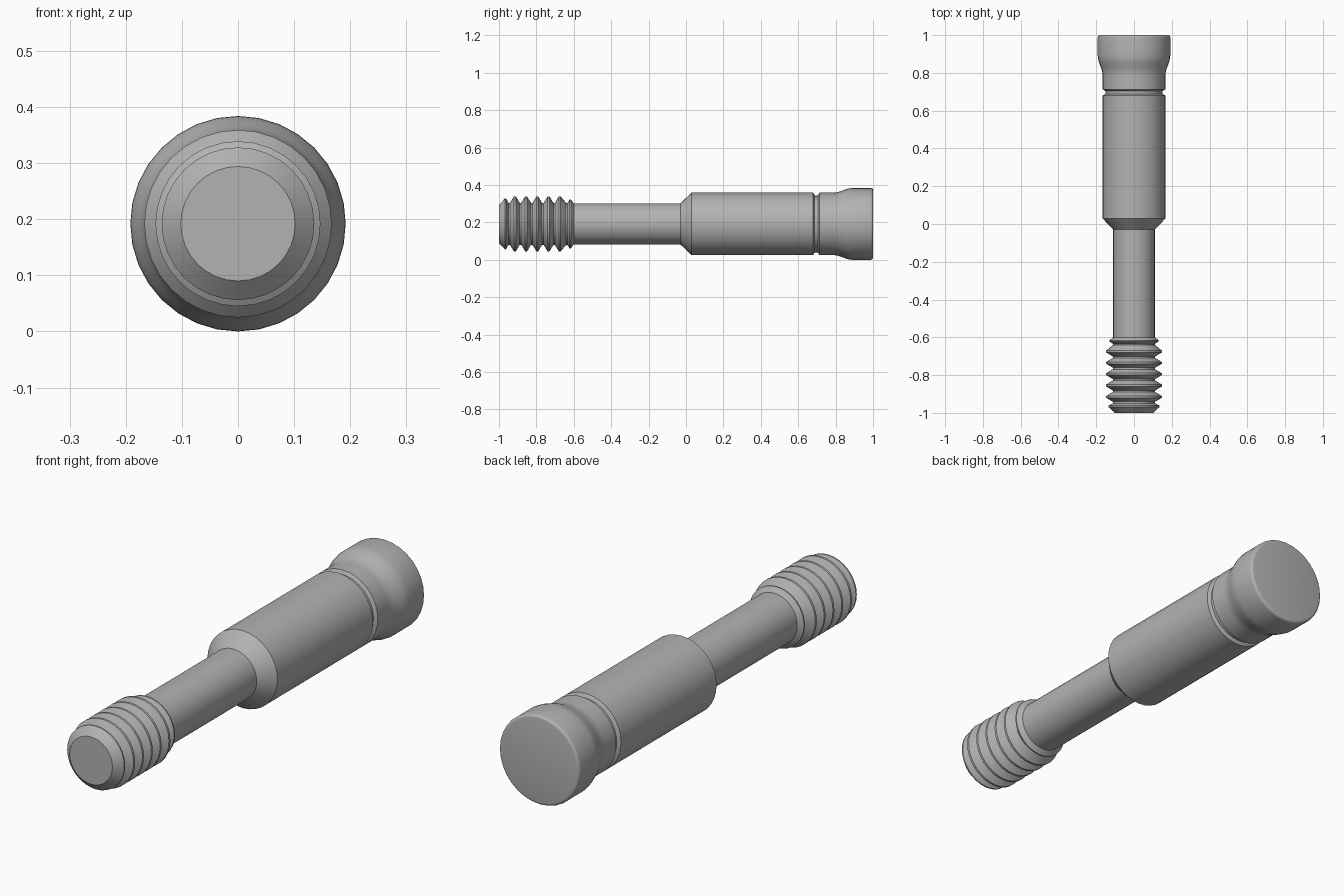
import bpy, bmesh, math

if "Cube" in bpy.data.objects:
    bpy.data.objects.remove(bpy.data.objects["Cube"])

R = 0.192      # largest radius = height of the axis above z = 0
SIDES = 32

steel = bpy.data.materials.new("steel_grey")
steel.diffuse_color = (0.45, 0.45, 0.45, 1)
steel.use_nodes = True
steel.node_tree.nodes["Principled BSDF"].inputs["Base Color"].default_value = steel.diffuse_color


def lathe(name, profile, cap_start=False, cap_end=False):
    """Revolve (y, radius) points around the long axis."""
    bm = bmesh.new()
    rings = []
    for y, r in profile:
        rings.append([bm.verts.new((r * math.sin(2 * math.pi * i / SIDES), y,
                                    R + r * math.cos(2 * math.pi * i / SIDES)))
                      for i in range(SIDES)])
    for a, b in zip(rings, rings[1:]):
        for i in range(SIDES):
            j = (i + 1) % SIDES
            bm.faces.new((a[i], b[i], b[j], a[j]))
    if cap_start:
        bm.faces.new(rings[0])
    if cap_end:
        bm.faces.new(list(reversed(rings[-1])))
    # make side normals point away from the axis, caps along it
    for f in bm.faces:
        f.normal_update()
        c = f.calc_center_median()
        if len(f.verts) > 4:
            wrong = f.normal.y * c.y < 0
        else:
            wrong = f.normal.x * c.x + f.normal.z * (c.z - R) < 0
        if wrong:
            f.normal_flip()
    me = bpy.data.meshes.new(name)
    bm.to_mesh(me)
    bm.free()
    me.materials.append(steel)
    ob = bpy.data.objects.new(name, me)
    bpy.context.collection.objects.link(ob)
    bpy.ops.object.select_all(action='DESELECT')
    ob.select_set(True)
    bpy.context.view_layer.objects.active = ob
    bpy.ops.object.shade_smooth_by_angle(angle=math.radians(25))
    return ob


# threaded end: chamfered tip, five full ridges, one low run-out ridge
thread = [(-1.0, 0.102), (-0.968, 0.136), (-0.962, 0.136)]
for k in range(5):
    y = -0.915 + 0.06 * k
    thread += [(y - 0.034, 0.112), (y - 0.026, 0.112),
               (y - 0.005, 0.147), (y + 0.005, 0.147)]
thread += [(-0.641, 0.112), (-0.634, 0.112), (-0.622, 0.131),
           (-0.616, 0.131), (-0.6, 0.11)]
lathe("threaded_end", thread, cap_start=True)

# thin shank
lathe("shank", [(-0.6, 0.11), (-0.03, 0.11)])

# thick sleeve with conical shoulder and a narrow groove
lathe("sleeve", [(-0.03, 0.11), (0.03, 0.167), (0.68, 0.167), (0.688, 0.152),
                 (0.705, 0.152), (0.713, 0.167), (0.79, 0.167)])

# flared head with a rounded end edge
head = [(0.79, 0.167)]
for k in range(1, 9):
    t = k / 8
    head.append((0.79 + 0.1 * t, 0.167 + 0.025 * t * t * (3 - 2 * t)))
for k in range(5):
    a = math.pi / 2 * k / 4
    head.append((0.988 + 0.012 * math.sin(a), R - 0.012 + 0.012 * math.cos(a)))
lathe("head", head, cap_end=True)
